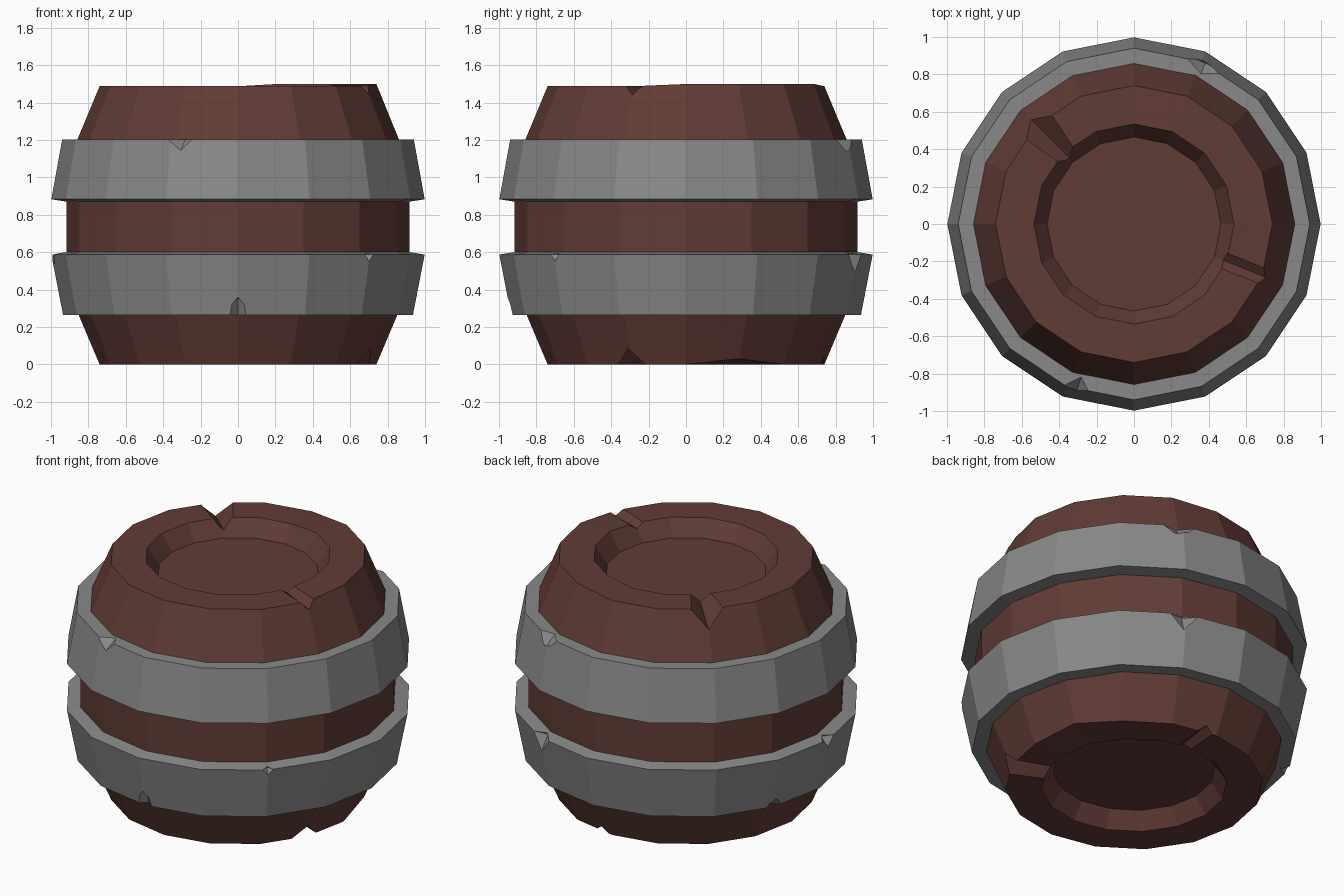
import bpy, bmesh
from math import sin, cos, radians, tau

if "Cube" in bpy.data.objects:
    bpy.data.objects.remove(bpy.data.objects["Cube"])

SIDES = 16
TOP = 1.487


def material(name, color):
    m = bpy.data.materials.new(name)
    m.diffuse_color = (*color, 1)
    m.use_nodes = True
    m.node_tree.nodes["Principled BSDF"].inputs["Base Color"].default_value = m.diffuse_color
    return m


def to_object(name, bm, mat=None):
    bmesh.ops.recalc_face_normals(bm, faces=bm.faces)
    me = bpy.data.meshes.new(name)
    bm.to_mesh(me)
    bm.free()
    ob = bpy.data.objects.new(name, me)
    bpy.context.collection.objects.link(ob)
    if mat:
        me.materials.append(mat)
    return ob


def lathe(profile, closed=False, lift=None):
    """Revolve (radius, z) points; open profiles are capped at both ends."""
    bm = bmesh.new()
    rings = []
    for i, (r, z) in enumerate(profile):
        rings.append([bm.verts.new((r * cos(tau * k / SIDES), r * sin(tau * k / SIDES),
                                    z + (lift(i, k) if lift else 0)))
                      for k in range(SIDES)])
    pairs = list(zip(rings, rings[1:]))
    if closed:
        pairs.append((rings[-1], rings[0]))
    for a, b in pairs:
        for k in range(SIDES):
            n = (k + 1) % SIDES
            bm.faces.new((a[k], a[n], b[n], b[k]))
    if not closed:
        bm.faces.new(rings[0])
        bm.faces.new(rings[-1])
    return bm


def place(angle, r, t, z):
    a = radians(angle)
    return (r * cos(a) - t * sin(a), r * sin(a) + t * cos(a), z)


def groove(bm, angle, z, near, far):
    """Radial diamond bar; near and far are (radius, half width, depth)."""
    ends = [[bm.verts.new(place(angle, r, t * w, z + s * h))
             for t, s in ((-1, 0), (0, -1), (1, 0), (0, 1))]
            for r, w, h in (near, far)]
    for k in range(4):
        n = (k + 1) % 4
        bm.faces.new((ends[0][k], ends[0][n], ends[1][n], ends[1][k]))
    for e in ends:
        bm.faces.new(e)


def chip(bm, angle, r, z, w, d, h):
    """Octahedron that nicks an edge of a hoop."""
    def v(dr, t, dz):
        return bm.verts.new(place(angle, r + dr, t, z + dz))
    ring = [v(-d, 0, 0), v(0, -w, 0), v(d, 0, 0), v(0, w, 0)]
    for tip in (v(0, 0, h), v(0, 0, -h)):
        for k in range(4):
            bm.faces.new((ring[k], ring[(k + 1) % 4], tip))


def carve(ob, bm):
    cutter = to_object("cutter", bm)
    cutter.hide_render = True
    mod = ob.modifiers.new("damage", 'BOOLEAN')
    mod.operation = 'DIFFERENCE'
    mod.solver = 'EXACT'
    mod.object = cutter
    bpy.context.view_layer.objects.active = ob
    bpy.ops.object.modifier_apply(modifier=mod.name)
    bpy.data.objects.remove(cutter)


wood = material("wood", (0.12, 0.045, 0.036))
iron = material("iron", (0.25, 0.25, 0.25))

# Wooden body with recessed ends and slightly uneven rims
body_profile = [(0.465, 0.1), (0.535, 0), (0.74, 0), (0.918, 0.42), (0.918, 1.06),
                (0.74, TOP), (0.535, TOP), (0.465, TOP - 0.1)]


def rim_lift(i, k):
    if i in (5, 6) and k < 4:
        return 0.012
    return 0.03 if (i, k) == (2, 1) else 0


body = to_object("barrel_body", lathe(body_profile, lift=rim_lift), wood)

# Splits in the rims
cuts = bmesh.new()
groove(cuts, 134.5, TOP, (0.4, 0.035, 0.05), (0.9, 0.125, 0.125))
groove(cuts, -22, TOP, (0.5, 0.045, 0.03), (0.9, 0.045, 0.055))
groove(cuts, -23.5, 0, (0.48, 0.07, 0.07), (0.9, 0.09, 0.09))
groove(cuts, 84, 0, (0.48, 0.04, 0.03), (0.9, 0.05, 0.045))
carve(body, cuts)

# Iron hoops, widest toward the barrel's middle
upper = to_object("upper_hoop", lathe(
    [(0.80, 0.87), (0.918, 0.87), (0.998, 0.883), (0.94, 1.203), (0.80, 1.203)], True), iron)
lower = to_object("lower_hoop", lathe(
    [(0.80, 0.60), (0.918, 0.60), (0.998, 0.587), (0.935, 0.263), (0.80, 0.263)], True), iron)

# Nicks along the hoop edges
cuts = bmesh.new()
chip(cuts, -109, 0.94, 1.203, 0.075, 0.075, 0.06)
chip(cuts, 66, 0.94, 1.203, 0.13, 0.06, 0.07)
carve(upper, cuts)
cuts = bmesh.new()
chip(cuts, -90, 0.94, 0.263, 0.06, 0.05, 0.13)
chip(cuts, -45, 0.995, 0.587, 0.033, 0.04, 0.04)
chip(cuts, 67, 0.985, 0.587, 0.09, 0.05, 0.11)
chip(cuts, 181, 0.985, 0.587, 0.06, 0.05, 0.06)
chip(cuts, 158, 0.935, 0.263, 0.06, 0.05, 0.06)
carve(lower, cuts)
